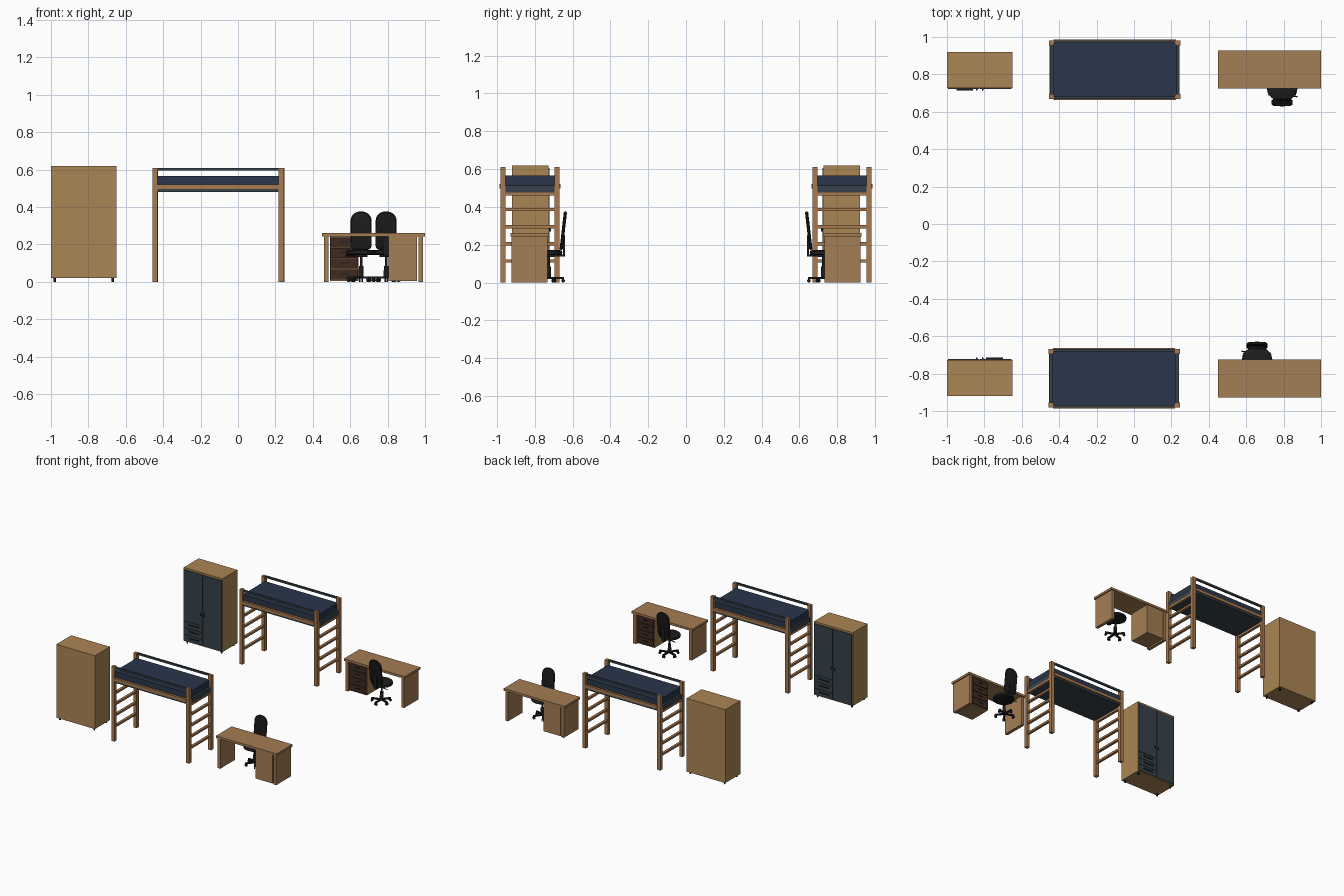
import bpy, bmesh
from math import pi, cos, sin, radians
from mathutils import Matrix, Vector

if "Cube" in bpy.data.objects:
    bpy.data.objects.remove(bpy.data.objects["Cube"])


def material(name, rgb):
    m = bpy.data.materials.new(name)
    m.diffuse_color = (*rgb, 1)
    m.use_nodes = True
    m.node_tree.nodes["Principled BSDF"].inputs["Base Color"].default_value = m.diffuse_color
    return m


OAK = material("wardrobe wood", (0.41, 0.24, 0.09))
DESK = material("desk wood", (0.37, 0.205, 0.09))
BED = material("bed wood", (0.40, 0.195, 0.08))
SLATE = material("slate paint", (0.038, 0.055, 0.068))
NAVY = material("navy fabric", (0.023, 0.037, 0.069))
BROWN = material("dark drawer wood", (0.050, 0.024, 0.015))
BLACK = material("black", (0.012, 0.012, 0.013))
parts = []  # (object, x of the turning axis)


def finish(name, bm, mat, axis, smooth=False):
    bmesh.ops.recalc_face_normals(bm, faces=bm.faces)
    me = bpy.data.meshes.new(name)
    bm.to_mesh(me)
    bm.free()
    me.materials.append(mat)
    ob = bpy.data.objects.new(name, me)
    bpy.context.collection.objects.link(ob)
    if smooth:
        bpy.context.view_layer.objects.active = ob
        ob.select_set(True)
        bpy.ops.object.shade_smooth_by_angle(angle=radians(40))
        ob.select_set(False)
    parts.append((ob, axis))


def add_box(bm, x0, x1, y0, y1, z0, z1, turn=Matrix()):
    m = Matrix.Translation(((x0 + x1) / 2, (y0 + y1) / 2, (z0 + z1) / 2))
    m = m @ Matrix.Diagonal((x1 - x0, y1 - y0, z1 - z0, 1))
    bmesh.ops.create_cube(bm, size=1, matrix=turn @ m)


def boxes(name, mat, axis, *dims):
    bm = bmesh.new()
    for d in dims:
        add_box(bm, *d)
    finish(name, bm, mat, axis)


def add_rod(bm, a, b, r1, r2=None, n=16):
    a, b = Vector(a), Vector(b)
    rot = (b - a).to_track_quat('Z', 'Y').to_matrix().to_4x4()
    bmesh.ops.create_cone(bm, cap_ends=True, segments=n, radius1=r1, radius2=r2 or r1,
                          depth=(b - a).length, matrix=Matrix.Translation((a + b) / 2) @ rot)


def pad(name, rings, mat, axis):
    """Loft closed rings of points into a capped cushion."""
    bm = bmesh.new()
    vs = [[bm.verts.new(p) for p in r] for r in rings]
    n = len(vs[0])
    for lo, hi in zip(vs, vs[1:]):
        for i in range(n):
            bm.faces.new((lo[i], lo[(i + 1) % n], hi[(i + 1) % n], hi[i]))
    bm.faces.new(vs[0])
    bm.faces.new(vs[-1])
    finish(name, bm, mat, axis, True)


# Wardrobe: carcass, two doors, three drawers, handles, feet
W = -0.825
boxes("wardrobe_carcass", OAK, W, (-1, -0.65, 0.727, 0.92, 0.02, 0.62))
boxes("wardrobe_doors", SLATE, W,
      (-0.995, -0.827, 0.721, 0.728, 0.19, 0.605),
      (-0.823, -0.655, 0.721, 0.728, 0.027, 0.605))
boxes("wardrobe_drawers", SLATE, W,
      *[(-0.995, -0.827, 0.721, 0.728, z, z + 0.051) for z in (0.027, 0.081, 0.135)])
boxes("wardrobe_handles", BLACK, W,
      *[(-0.95, -0.86, 0.715, 0.722, z, z + 0.008) for z in (0.052, 0.106, 0.160)],
      *[(x, x + 0.008, 0.715, 0.722, 0.27, 0.29) for x in (-0.845, -0.813)])
bm = bmesh.new()
for x in (-0.98, -0.67):
    for y in (0.745, 0.9):
        add_rod(bm, (x, y, 0), (x, y, 0.021), 0.006, 0.008)
finish("wardrobe_feet", bm, BLACK, W, True)

# Loft bed: posts, ladder rungs at both ends, rails, base, mattress
B = -0.105
X = [(-0.455, -0.427), (0.220, 0.248)]
Y = [(0.668, 0.696), (0.954, 0.982)]
boxes("bed_posts", BED, B, *[(*x, *y, 0, 0.61) for x in X for y in Y])
boxes("bed_rungs", BED, B,
      *[(x0 + 0.004, x1 - 0.004, 0.69, 0.96, z - 0.008, z + 0.008)
        for x0, x1 in X for z in (0.115, 0.205, 0.295, 0.385, 0.468)])
boxes("bed_side_rails", BED, B,
      *[(-0.43, 0.224, y, y + 0.018, 0.496, 0.52) for y in (0.664, 0.968)])
boxes("bed_guard_rails", SLATE, B,
      *[(-0.43, 0.224, y, y + 0.014, 0.595, 0.61) for y in (0.669, 0.967)])
boxes("bed_end_boards", SLATE, B,
      *[(x0 + 0.005, x1 - 0.005, 0.69, 0.96, 0.476, 0.513) for x0, x1 in X])
boxes("bed_base", SLATE, B, (-0.44, 0.233, 0.672, 0.978, 0.48, 0.5))
boxes("mattress", NAVY, B, (-0.434, 0.229, 0.682, 0.968, 0.5, 0.567))

# Desk: top, side panels, drawer pedestal
D = 0.725
boxes("desk_top", DESK, D, (0.45, 1.0, 0.725, 0.928, 0.244, 0.262))
boxes("desk_side_panels", DESK, D,
      *[(x, x + 0.025, 0.732, 0.922, 0, 0.245) for x in (0.46, 0.965)])
boxes("desk_pedestal", DESK, D, (0.492, 0.645, 0.745, 0.922, 0.006, 0.245))
boxes("desk_drawers", BROWN, D,
      *[(0.495, 0.642, 0.736, 0.746, z, z + 0.053) for z in (0.014, 0.071, 0.128, 0.185)])
boxes("desk_drawer_handles", BLACK, D,
      *[(0.548, 0.59, 0.731, 0.737, z, z + 0.006) for z in (0.04, 0.097, 0.154, 0.211)])

# Swivel chair: seat cushion
CX, CY = 0.792, 0.732


def seat_ring(k, z):
    return [(CX + 0.082 * k * cos(t), CY + 0.078 * k * sin(t), z)
            for t in (2 * pi * i / 40 for i in range(40))]


pad("chair_seat", [seat_ring(k, z) for k, z in
                   ((0.9, 0.145), (0.98, 0.149), (1, 0.157), (0.97, 0.166), (0.88, 0.171))], BLACK, D)

# Backrest: rounded outline, leaning backwards
tilt = Matrix.Translation((CX, 0.661, 0.172)) @ Matrix.Rotation(radians(6.5), 4, 'X')


def back_ring(k, y):
    hw, h, rt, rb = 0.056 * k, 0.1025 - 0.056 * (1 - k), 0.05 * k, 0.022 * k
    pts = []
    for sx, sz, r, a0 in ((1, 1, rt, 0), (-1, 1, rt, 90), (-1, -1, rb, 180), (1, -1, rb, 270)):
        for i in range(9):
            t = radians(a0 + i * 90 / 8)
            p = Vector((sx * (hw - r) + r * cos(t), y, 0.1025 + sz * (h - r) + r * sin(t)))
            pts.append(tilt @ p)
    return pts


pad("chair_back", [back_ring(k, y) for k, y in
                   ((0.9, -0.009), (1, -0.004), (1, 0.003), (0.9, 0.008))], BLACK, D)

# Bracket from seat to backrest
boxes("chair_back_bracket", BLACK, D,
      (CX - 0.014, CX + 0.014, 0.643, 0.74, 0.138, 0.147),
      (CX - 0.014, CX + 0.014, 0.640, 0.650, 0.138, 0.25),
      (CX - 0.035, CX + 0.035, CY - 0.035, CY + 0.035, 0.134, 0.147))

# Gas column and height lever
bm = bmesh.new()
add_rod(bm, (CX, CY - 0.005, 0.02), (CX, CY - 0.005, 0.085), 0.014, 0.012)
add_rod(bm, (CX, CY - 0.005, 0.085), (CX, CY - 0.005, 0.138), 0.007)
add_rod(bm, (CX, 0.69, 0.14), (CX + 0.083, 0.68, 0.14), 0.003, n=8)
finish("chair_column", bm, BLACK, D, True)

# Five-armed base with castors
arms, wheels = bmesh.new(), bmesh.new()
for i in range(5):
    t = Matrix.Translation((CX, CY - 0.012, 0)) @ Matrix.Rotation(radians(-90 + 72 * i), 4, 'Z')
    add_box(arms, 0, 0.076, -0.007, 0.007, 0.018, 0.029, t)
    for s in (-1, 1):
        add_rod(wheels, t @ Vector((0.07, s * 0.002, 0.0095)),
                t @ Vector((0.07, s * 0.010, 0.0095)), 0.0095, n=14)
finish("chair_base", arms, BLACK, D)
finish("chair_castors", wheels, BLACK, D, True)

# Second set: every piece turned half a turn to face the first
for ob, axis in parts:
    twin = ob.copy()
    twin.name = "front_" + ob.name
    bpy.context.collection.objects.link(twin)
    twin.matrix_world = Matrix.Translation((2 * axis, 0, 0)) @ Matrix.Rotation(pi, 4, 'Z')
    ob.name = "rear_" + ob.name
